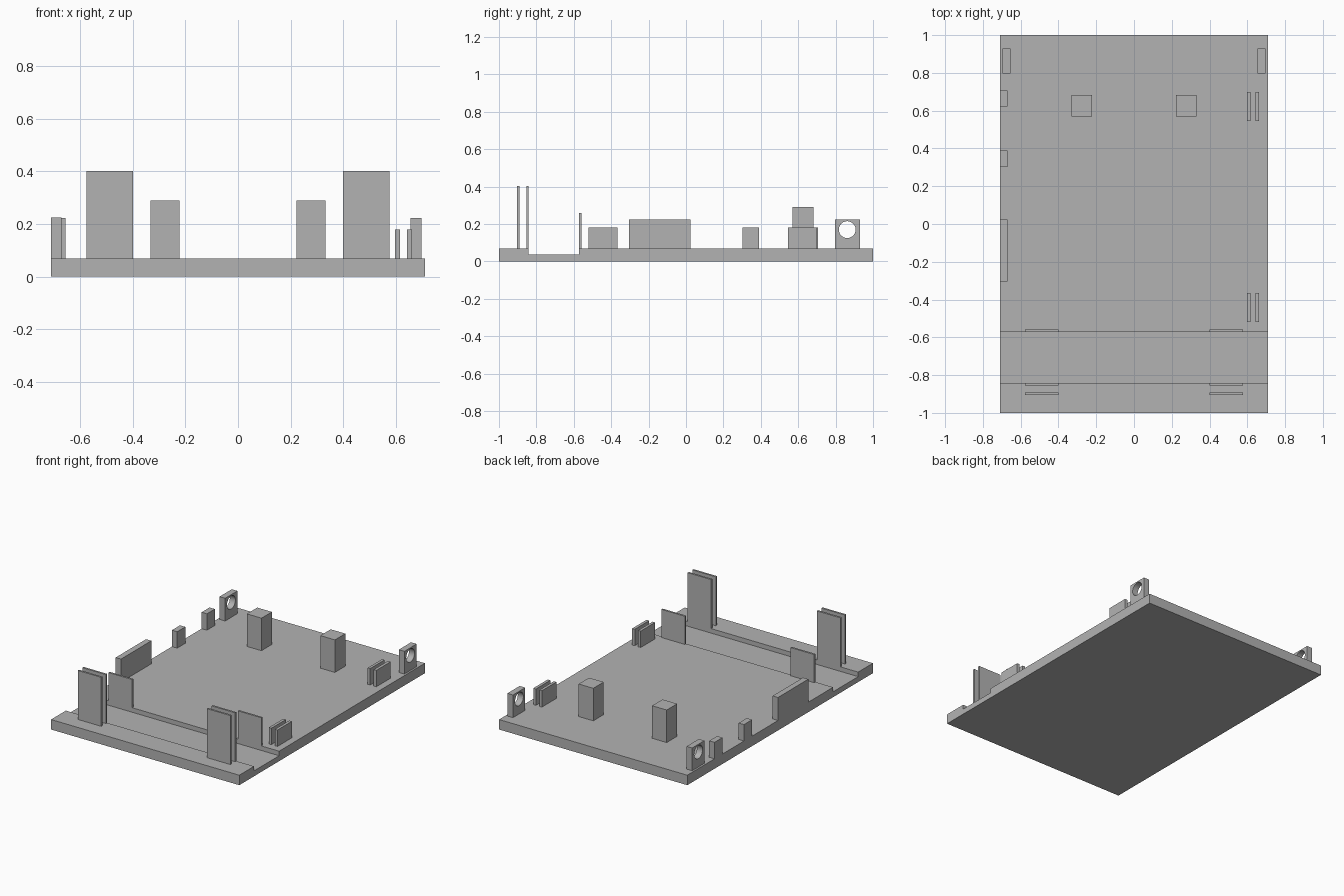
import bpy
import bmesh
import math

cube = bpy.data.objects.get("Cube")
if cube:
    bpy.data.objects.remove(cube, do_unlink=True)

grey = bpy.data.materials.new("plain grey")
grey.use_nodes = True
COLOR = (0.45, 0.45, 0.45, 1)
grey.diffuse_color = COLOR
grey.node_tree.nodes["Principled BSDF"].inputs["Base Color"].default_value = COLOR

HALF_W = 0.71
DECK = 0.068


def finish(bm, name):
    bmesh.ops.recalc_face_normals(bm, faces=bm.faces)
    mesh = bpy.data.meshes.new(name)
    bm.to_mesh(mesh)
    bm.free()
    mesh.materials.append(grey)
    obj = bpy.data.objects.new(name, mesh)
    bpy.context.collection.objects.link(obj)
    return obj


def box(name, x0, x1, y0, y1, top, bottom=DECK):
    bm = bmesh.new()
    bmesh.ops.create_cube(bm, size=1)
    for v in bm.verts:
        v.co.x = x1 if v.co.x > 0 else x0
        v.co.y = y1 if v.co.y > 0 else y0
        v.co.z = top if v.co.z > 0 else bottom
    return finish(bm, name)


# Base plate: side profile with a sunken channel, extruded across the width
CHANNEL = (-0.841, -0.571)
FLOOR = 0.037
profile = [(-1, 0), (1, 0), (1, DECK), (CHANNEL[1], DECK), (CHANNEL[1], FLOOR),
           (CHANNEL[0], FLOOR), (CHANNEL[0], DECK), (-1, DECK)]
bm = bmesh.new()
side = bm.faces.new([bm.verts.new((-HALF_W, y, z)) for y, z in profile])
ext = bmesh.ops.extrude_face_region(bm, geom=[side])
moved = [g for g in ext["geom"] if isinstance(g, bmesh.types.BMVert)]
bmesh.ops.translate(bm, verts=moved, vec=(2 * HALF_W, 0, 0))
finish(bm, "base_plate")

# Parts that appear on both sides
for label, s in (("right", -1), ("left", 1)):
    # Tall twin plates in front of the channel, short plate behind it
    xa, xb = sorted((s * 0.399, s * 0.576))
    box(label + "_front_tall_plate", xa, xb, -0.904, -0.891, 0.402)
    box(label + "_rear_tall_plate", xa, xb, -0.854, -0.841, 0.402)
    box(label + "_channel_plate", xa, xb, -0.571, -0.558, 0.26)

    # Square post
    xa, xb = sorted((s * 0.222, s * 0.332))
    box(label + "_post", xa, xb, 0.57, 0.682, 0.29)

    # Upright lug with a round hole
    xa, xb = sorted((s * 0.655, s * 0.697))
    lug = box(label + "_lug", xa, xb, 0.797, 0.929, 0.223)
    bpy.ops.mesh.primitive_cylinder_add(
        vertices=32, radius=0.045, depth=0.2,
        location=((xa + xb) / 2, 0.862, 0.17), rotation=(0, math.pi / 2, 0))
    cutter = bpy.context.object
    cut = lug.modifiers.new("hole", "BOOLEAN")
    cut.operation = "DIFFERENCE"
    cut.solver = "EXACT"
    cut.object = cutter
    bpy.ops.object.select_all(action="DESELECT")
    lug.select_set(True)
    bpy.context.view_layer.objects.active = lug
    bpy.ops.object.modifier_apply(modifier="hole")
    bpy.data.objects.remove(cutter, do_unlink=True)
    bpy.ops.object.shade_smooth_by_angle()

# Blocks along the right edge
for name, y0, y1, top in (("long_edge_block", -0.304, 0.023, 0.225),
                          ("middle_edge_block", 0.302, 0.389, 0.18),
                          ("rear_edge_block", 0.622, 0.707, 0.18)):
    box(name, -HALF_W, -0.67, y0, y1, top)

# Small twin clips along the left edge
for name, y0, y1 in (("front_clip", -0.52, -0.365), ("rear_clip", 0.545, 0.7)):
    box(name + "_inner", 0.597, 0.616, y0, y1, 0.18)
    box(name + "_outer", 0.642, 0.662, y0, y1, 0.18)
